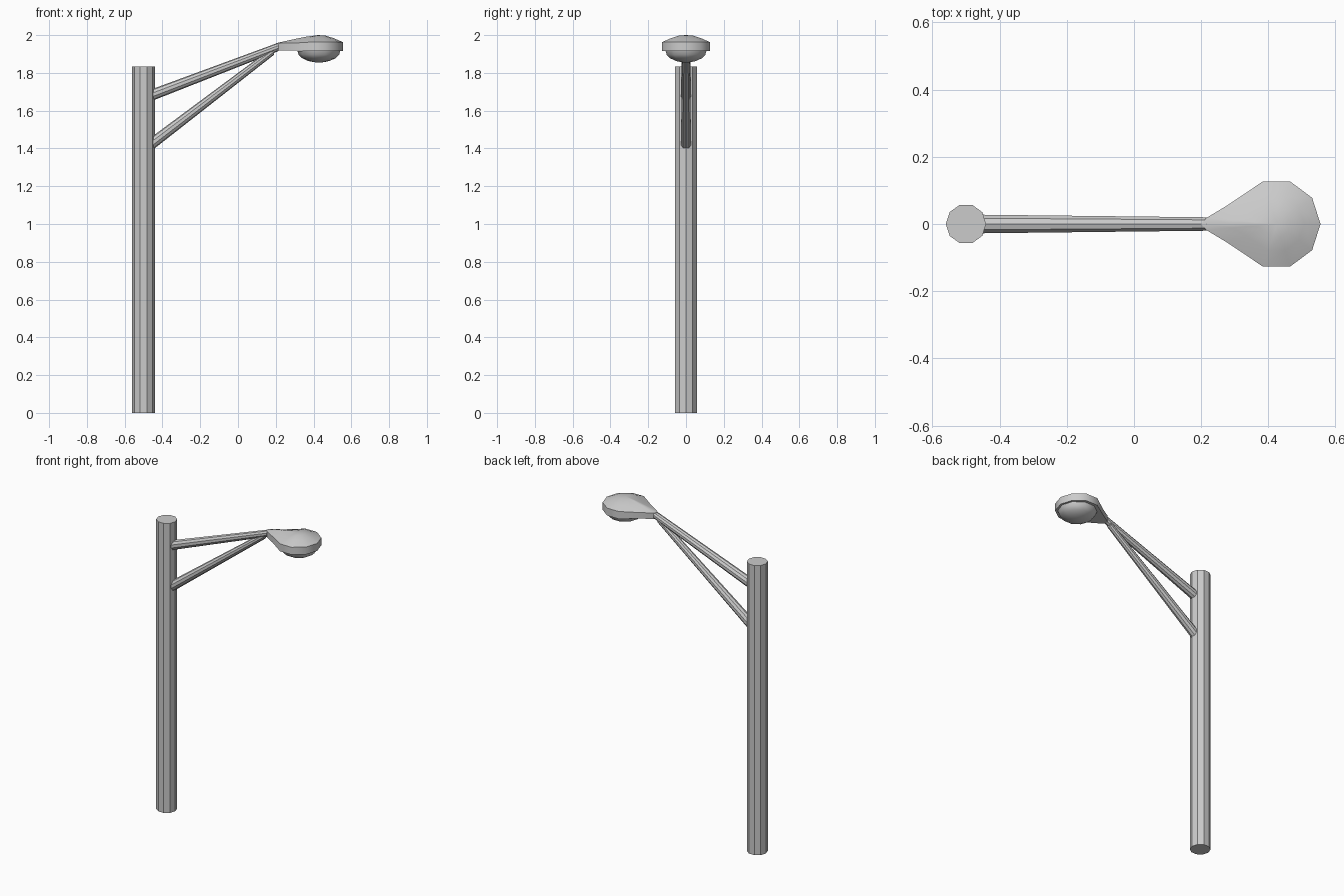
import bpy, bmesh, math
from mathutils import Vector

if "Cube" in bpy.data.objects:
    bpy.data.objects.remove(bpy.data.objects["Cube"])

SIDES = 10


def finish(name, bm, smooth=False):
    bmesh.ops.recalc_face_normals(bm, faces=bm.faces)
    mesh = bpy.data.meshes.new(name)
    bm.to_mesh(mesh)
    bm.free()
    ob = bpy.data.objects.new(name, mesh)
    bpy.context.collection.objects.link(ob)
    if smooth:
        bpy.context.view_layer.objects.active = ob
        ob.select_set(True)
        bpy.ops.object.shade_smooth_by_angle(angle=math.radians(45))
        ob.select_set(False)
    return ob


def loft(bm, rings, cap_start=True, cap_end=True):
    loops = [[bm.verts.new(p) for p in r] for r in rings]
    n = len(loops[0])
    for a, b in zip(loops, loops[1:]):
        for i in range(n):
            j = (i + 1) % n
            bm.faces.new((a[i], a[j], b[j], b[i]))
    if cap_start:
        bm.faces.new(loops[0][::-1])
    if cap_end:
        bm.faces.new(loops[-1])
    return loops


def fan(bm, loop, tip):
    v = bm.verts.new(tip)
    for i in range(len(loop)):
        bm.faces.new((loop[i], loop[(i + 1) % len(loop)], v))


def circle(r):
    return [(r * math.cos(2 * math.pi * i / SIDES), r * math.sin(2 * math.pi * i / SIDES))
            for i in range(SIDES)]


def arm(name, start, end, r0, r1):
    # ends are cut vertically so they sit flush against pole and lamp
    k = 1 / math.cos(math.atan2(end[1] - start[1], end[0] - start[0]))
    bm = bmesh.new()
    loft(bm, [[(x, v, z + u * k) for u, v in circle(r)]
              for (x, z), r in ((start, r0), (end, r1))])
    finish(name, bm)


# pole
bm = bmesh.new()
loft(bm, [[(x - 0.5, y, z) for x, y in circle(0.06)] for z in (0, 1.835)])
finish("pole", bm)

# bracket arms
arm("upper_arm", (-0.45, 1.685), (0.215, 1.938), 0.029, 0.021)
arm("lower_arm", (-0.45, 1.430), (0.19, 1.918), 0.029, 0.018)

# lamp housing: teardrop outline, mirrored across y
half = [(0.53, 0.078), (0.464, 0.127), (0.384, 0.127), (0.28, 0.057), (0.215, 0.018)]
outline = [(0.555, 0)] + half + [(0.2, 0)] + [(x, -y) for x, y in reversed(half)]
CX = 0.425


def housing_ring(scale, z, neck_drop):
    return [(CX + (x - CX) * scale, y * scale, z - (neck_drop if x < 0.3 else 0))
            for x, y in outline]


bm = bmesh.new()
loops = loft(bm, [housing_ring(1, 1.916, -0.003), housing_ring(1, 1.963, 0.006),
                  housing_ring(0.62, 1.984, 0.008), housing_ring(0.3, 1.997, 0.006)],
             cap_end=False)
fan(bm, loops[-1], (CX, 0, 2.0))
finish("lamp_housing", bm, True)

# lamp bowl: lower half of a flattened sphere
bm = bmesh.new()
angles = [math.radians(a) for a in (0, 20, 40, 60, 77)]
loops = loft(bm, [[(x + 0.428, y, 1.917 - 0.062 * math.sin(a))
                   for x, y in circle(0.114 * math.cos(a))] for a in angles], cap_end=False)
fan(bm, loops[-1], (0.428, 0, 1.855))
finish("lamp_bowl", bm, True)
